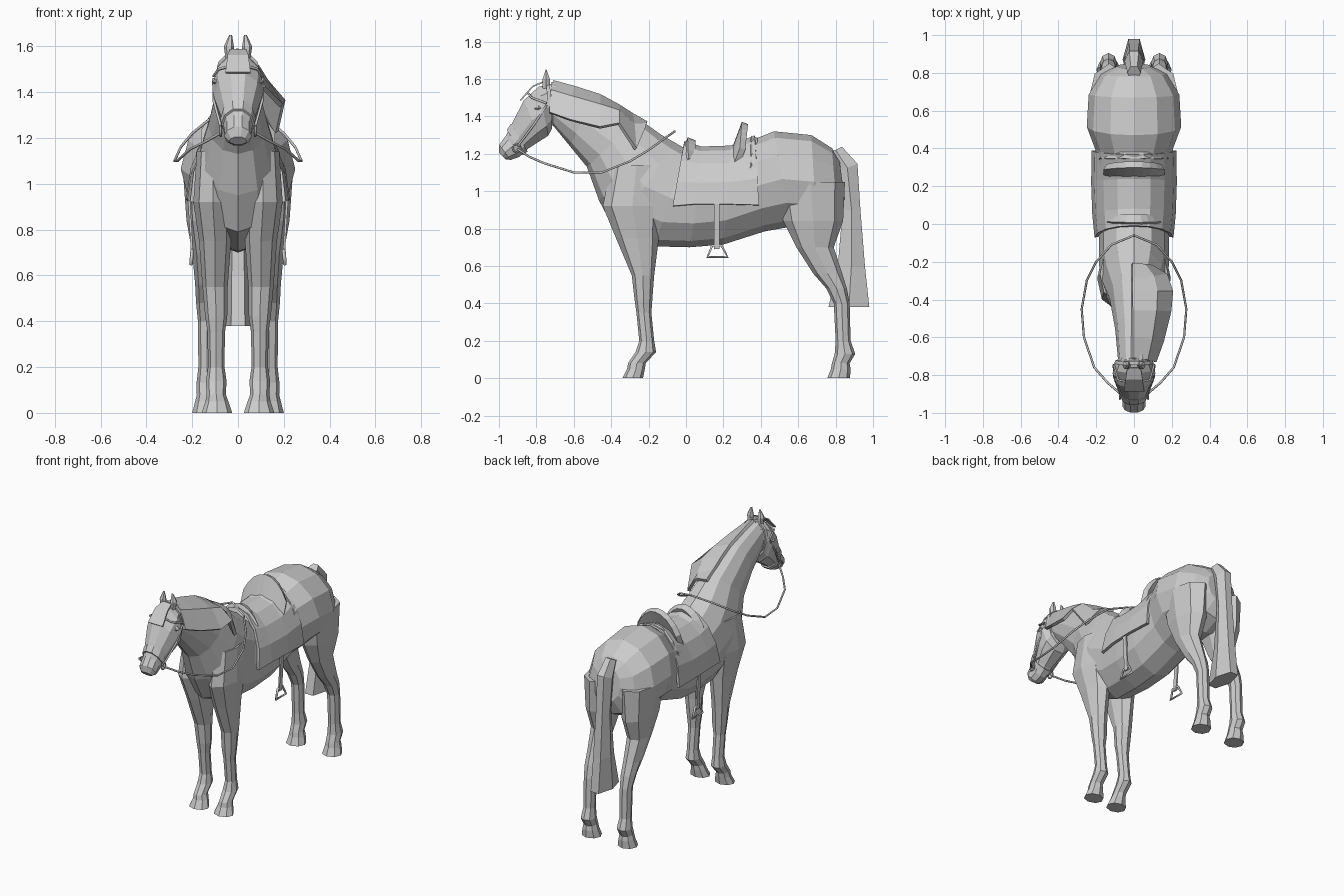
import bpy, bmesh, math
from mathutils import Vector

grey = bpy.data.materials.new("plain grey")
grey.diffuse_color = (0.6, 0.6, 0.6, 1)


def finish(name, bm, mirror=False, thick=0):
    bmesh.ops.recalc_face_normals(bm, faces=bm.faces)
    me = bpy.data.meshes.new(name)
    bm.to_mesh(me)
    bm.free()
    me.materials.append(grey)
    ob = bpy.data.objects.new(name, me)
    bpy.context.collection.objects.link(ob)
    if thick:
        mod = ob.modifiers.new("thickness", 'SOLIDIFY')
        mod.thickness, mod.offset = thick, 0
    if mirror:
        ob.modifiers.new("mirror", 'MIRROR').use_mirror_merge = False
    return ob


def loft(name, rings, n=8, mirror=False):
    """Ring = (y, z of first edge, y, z of opposite edge, half width, x centre)."""
    bm = bmesh.new()
    loops = []
    for y1, z1, y2, z2, w, xc in rings:
        mid = Vector((xc, (y1 + y2) / 2, (z1 + z2) / 2))
        half = Vector((0, (y1 - y2) / 2, (z1 - z2) / 2))
        angles = [2 * math.pi * i / n for i in range(n)]
        loops.append([bm.verts.new(mid + Vector((w * math.cos(a), 0, 0)) + half * math.sin(a))
                      for a in angles])
    for a, b in zip(loops, loops[1:]):
        for i in range(n):
            bm.faces.new((a[i], a[(i + 1) % n], b[(i + 1) % n], b[i]))
    bm.faces.new(loops[0])
    bm.faces.new(loops[-1])
    return finish(name, bm, mirror)


def sheet(name, rows, thick):
    bm = bmesh.new()
    grid = [[bm.verts.new(p) for p in row] for row in rows]
    for a, b in zip(grid, grid[1:]):
        for i in range(len(a) - 1):
            bm.faces.new((a[i], a[i + 1], b[i + 1], b[i]))
    return finish(name, bm, thick=thick)


def strap(name, pts, r, cyclic=False):
    """Thin round strap, made on both sides."""
    for s in (1, -1):
        cu = bpy.data.curves.new(name, 'CURVE')
        cu.dimensions = '3D'
        cu.bevel_depth, cu.bevel_resolution = r, 1
        sp = cu.splines.new('POLY')
        sp.points.add(len(pts) - 1)
        for p, (x, y, z) in zip(sp.points, pts):
            p.co = (s * x, y, z, 1)
        sp.use_cyclic_u = cyclic
        cu.materials.append(grey)
        bpy.context.collection.objects.link(bpy.data.objects.new(name, cu))


# body and neck in one loft, from poll to rump
loft("body", [
    (-.72, 1.585, -.71, 1.35, .085, 0), (-.49, 1.515, -.62, 1.24, .1, 0),
    (-.25, 1.385, -.53, 1.13, .13, 0), (-.13, 1.30, -.465, .95, .17, 0),
    (-.06, 1.26, -.38, .79, .185, 0), (0, 1.225, -.17, .705, .185, 0),
    (.1, 1.21, .02, .70, .2, 0), (.25, 1.23, .2, .715, .205, 0),
    (.37, 1.28, .42, .785, .205, 0), (.47, 1.32, .56, .81, .25, 0),
    (.67, 1.30, .70, .80, .24, 0), (.78, 1.23, .81, .85, .175, 0),
    (.82, 1.17, .85, .95, .09, 0)], 12)

# head
loft("head", [
    (-.71, 1.58, -.70, 1.38, .08, 0), (-.79, 1.565, -.735, 1.29, .112, 0),
    (-.87, 1.49, -.775, 1.265, .105, 0), (-.925, 1.38, -.84, 1.225, .077, 0),
    (-.965, 1.30, -.89, 1.18, .06, 0), (-1.0, 1.25, -.935, 1.165, .06, 0),
    (-1.0, 1.205, -.965, 1.17, .038, 0)], 10)

# ears, eyes and forelock
loft("ears", [(-.77, 1.55, -.725, 1.55, .02, .035), (-.77, 1.60, -.725, 1.60, .022, .04),
              (-.75, 1.65, -.745, 1.65, .006, .032)], 6, True)
loft("eyes", [(-.805, 1.43, -.775, 1.43, .008, .09), (-.815, 1.445, -.765, 1.445, .022, .092),
              (-.80, 1.46, -.775, 1.46, .008, .09)], 6, True)
sheet("forelock", [[(-.035, -.76, 1.585), (.035, -.76, 1.585)],
                   [(-.045, -.82, 1.56), (.045, -.82, 1.56)],
                   [(-.055, -.885, 1.485), (.055, -.885, 1.485)]], .008)

# mane falling over one side of the neck: crest y, z and tip x, y, z
mane = [(-.71, 1.585, .11, -.73, 1.42), (-.60, 1.555, .15, -.62, 1.38),
        (-.46, 1.51, .19, -.46, 1.34), (-.36, 1.455, .20, -.36, 1.36),
        (-.29, 1.41, .17, -.27, 1.225), (-.21, 1.365, .09, -.22, 1.335)]
sheet("mane", [[(-.01, y, z), (tx * .6, (y + ty) / 2, z - (z - tz) * .3), (tx, ty, tz)]
               for y, z, tx, ty, tz in mane], .02)

# legs: front y, back y, height, half width, x centre
front = [(-.40, -.13, 1.14, .07, .11), (-.445, -.13, .92, .085, .11), (-.375, -.145, .75, .07, .1),
         (-.29, -.17, .55, .055, .1), (-.275, -.18, .42, .048, .095), (-.265, -.185, .35, .038, .095),
         (-.25, -.17, .2, .036, .095), (-.27, -.16, .14, .045, .095), (-.31, -.215, .08, .042, .095),
         (-.315, -.22, .05, .05, .092), (-.34, -.23, 0, .067, .092)]
hind = [(.48, .85, 1.05, .11, .13), (.52, .84, .84, .09, .135), (.59, .79, .70, .065, .135),
        (.68, .835, .56, .052, .135), (.75, .86, .48, .048, .135), (.79, .875, .40, .04, .135),
        (.80, .88, .2, .038, .135), (.795, .905, .13, .046, .135), (.78, .875, .08, .045, .135),
        (.775, .88, .05, .052, .135), (.755, .877, 0, .065, .135)]
for name, leg in (("front_legs", front), ("hind_legs", hind)):
    loft(name, [(a, z, b, z, w, x) for a, b, z, w, x in leg], 8, True)

# tail
loft("tail", [(.76, 1.20, .84, 1.24, .035, 0), (.80, 1.10, .925, 1.15, .05, 0),
              (.83, .9, .94, .9, .048, 0), (.80, .6, .968, .6, .055, 0),
              (.745, .38, .997, .38, .06, 0)], 6)


# saddle: cloth and flaps, pommel, cantle
def arch(x, y_low, y_top, z0, h, lo, hi, n=8):
    out = []
    for i in range(n + 1):
        a = math.radians(lo + (hi - lo) * i / n)
        out.append((x * math.cos(a), y_low + (y_top - y_low) * math.sin(a), z0 + h * math.sin(a)))
    return out


sheet("saddle_cloth", [arch(.2, -.07, -.01, .92, .34, 0, 180), arch(.212, .05, .08, .93, .3, 0, 180),
                       arch(.218, .22, .24, .93, .305, 0, 180),
                       arch(.215, .39, .37, .925, .365, 0, 180)], .018)
sheet("pommel", [arch(.17, .0, .0, .95, .25, 40, 140), arch(.17, .03, .03, .97, .31, 40, 140)], .045)
sheet("cantle", [arch(.18, .25, .25, .98, .21, 30, 150), arch(.2, .28, .315, .98, .385, 40, 140)], .035)
sheet("saddle_roll", [arch(.2, .34, .34, .98, .2, 25, 155), arch(.2, .36, .365, .98, .31, 30, 150)], .035)

# stirrups and their leathers
sheet("stirrup_leather_a", [[(.215, .15, .95), (.215, .18, .95)], [(.2, .15, .69), (.2, .18, .69)]], .01)
sheet("stirrup_leather_b", [[(-.215, .15, .95), (-.215, .18, .95)], [(-.2, .15, .69), (-.2, .18, .69)]], .01)
strap("stirrup", [(.2, .14, .71), (.205, .115, .648), (.205, .222, .648), (.2, .19, .71)], .008, True)

# bridle and reins
loft("noseband", [(-.938, 1.365, -.845, 1.208, .077, 0), (-.96, 1.33, -.87, 1.188, .072, 0)], 10)
loft("head_band", [(-.728, 1.592, -.715, 1.33, .098, 0), (-.748, 1.592, -.73, 1.30, .106, 0)], 10)
strap("cheek_strap", [(.107, -.745, 1.46), (.105, -.81, 1.36), (.072, -.9, 1.24)], .006)
strap("brow_band", [(.107, -.745, 1.47), (.085, -.825, 1.5), (0, -.845, 1.525)], .006)
strap("bit_ring", [(.075, -.905 + .022 * math.cos(i * math.pi / 4), 1.23 + .022 * math.sin(i * math.pi / 4))
                   for i in range(8)], .005, True)
strap("rein", [(.07, -.9, 1.225), (.14, -.84, 1.185), (.21, -.76, 1.15), (.265, -.6, 1.1),
               (.277, -.45, 1.1), (.25, -.3, 1.16), (.2, -.2, 1.22), (.12, -.11, 1.285),
               (0, -.06, 1.32)], .006)
